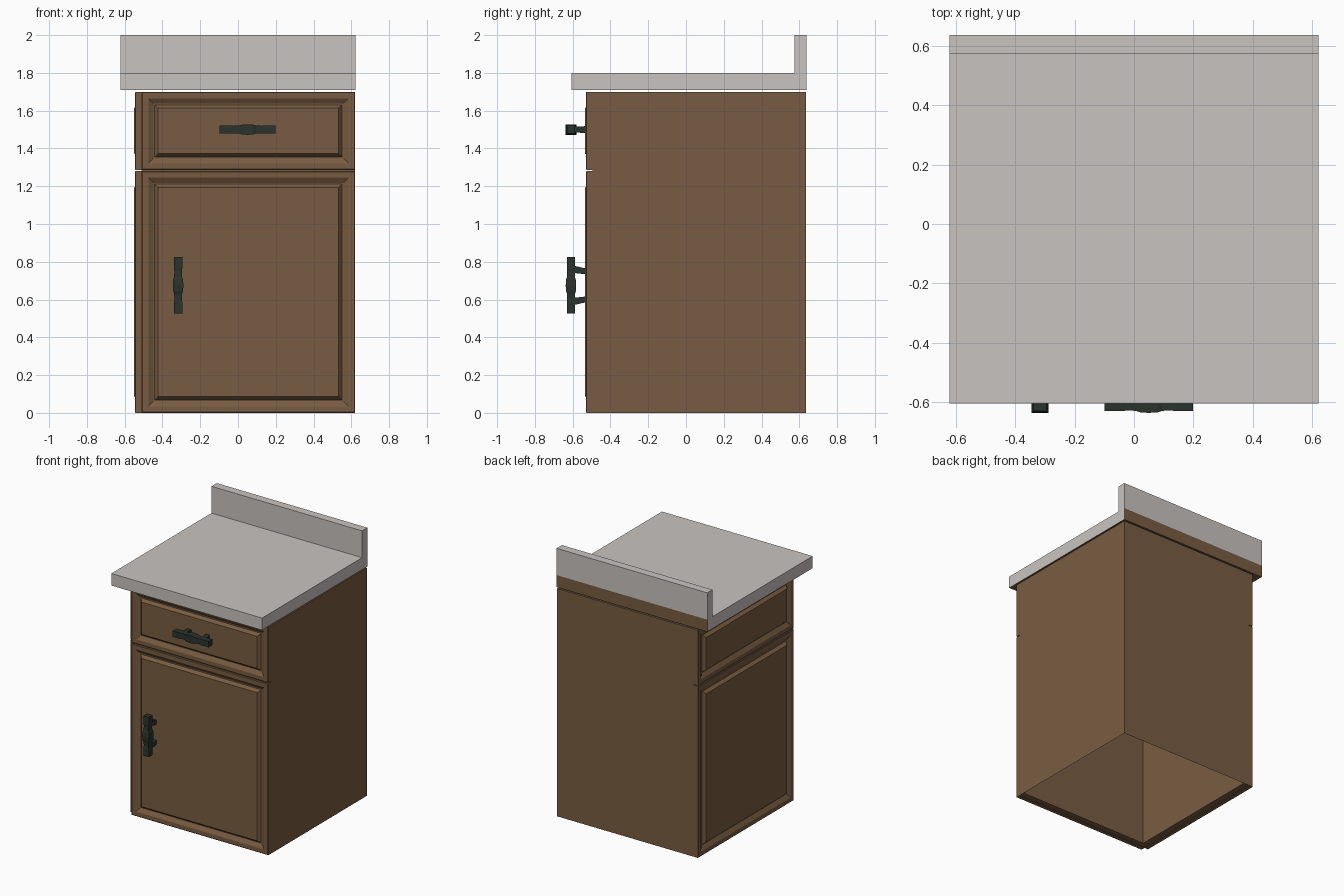
import bpy, bmesh
from mathutils import Vector

if "Cube" in bpy.data.objects:
    bpy.data.objects.remove(bpy.data.objects["Cube"])


def material(name, rgb):
    m = bpy.data.materials.new(name)
    m.diffuse_color = (*rgb, 1)
    m.use_nodes = True
    m.node_tree.nodes["Principled BSDF"].inputs["Base Color"].default_value = m.diffuse_color
    return m


WOOD = material("brown wood", (0.190, 0.108, 0.054))
STONE = material("pale grey stone", (0.584, 0.552, 0.533))
IRON = material("dark iron", (0.024, 0.033, 0.027))


def finish(bm, name, *mats, normals=True):
    if normals:
        bmesh.ops.recalc_face_normals(bm, faces=bm.faces)
    me = bpy.data.meshes.new(name)
    bm.to_mesh(me)
    bm.free()
    for m in mats:
        me.materials.append(m)
    ob = bpy.data.objects.new(name, me)
    bpy.context.collection.objects.link(ob)
    return ob


def loft(bm, rings, cap_start=True):
    """Join equal-sized rings of points with quads and cap the ends."""
    vs = [[bm.verts.new(p) for p in r] for r in rings]
    n = len(vs[0])
    for a, b in zip(vs, vs[1:]):
        for i in range(n):
            j = (i + 1) % n
            bm.faces.new((a[i], a[j], b[j], b[i]))
    if cap_start:
        bm.faces.new(vs[0][::-1])
    bm.faces.new(vs[-1])


def rect(x0, x1, y0, y1, z):
    return [(x0, y0, z), (x1, y0, z), (x1, y1, z), (x0, y1, z)]


# Carcass: box open at the bottom
L, R, F, B = -0.51, 0.62, -0.495, 0.635
bm = bmesh.new()
loft(bm, [rect(L, R, F, B, 0), rect(L, R, F, B, 1.70)], cap_start=False)
finish(bm, "cabinet_body", WOOD)

# Thick inner walls behind the two panelled sides
for name, x0, x1, y0, y1 in (("front_inner_wall", L + .002, R - .002, F + .002, F + .04),
                             ("left_inner_wall", L + .002, L + .045, F + .04, B - .002)):
    bm = bmesh.new()
    loft(bm, [rect(x0, x1, y0, y1, 0.003), rect(x0, x1, y0, y1, 1.69)])
    finish(bm, name, WOOD)

# Raised panels: (inset, height above the carcass) from the edge to the centre
PROFILE = [(0, 0), (0, .032), (.004, .035), (.035, .035), (.062, .018),
           (.069, .018), (.087, .040)]


def panel(name, u0, u1, v0, v1, place):
    bm = bmesh.new()
    loft(bm, [[place(u, v, h) for u, v in ((u0 + d, v0 + d), (u1 - d, v0 + d),
                                          (u1 - d, v1 - d), (u0 + d, v1 - d))]
              for d, h in PROFILE])
    finish(bm, name, WOOD)


def on_front(u, v, h):
    return (u, F - h, v)


def on_left(u, v, h):
    return (L - h, u, v)


for part, v0, v1 in (("door", 0.0, 1.28), ("drawer", 1.286, 1.70)):
    panel("front_" + part, L, R, v0, v1, on_front)
    panel("left_" + part, F, B, v0, v1, on_left)

# Countertop with backsplash, side profile drawn in y and z
bm = bmesh.new()
side = [(-0.605, 1.71), (0.637, 1.71), (0.637, 1.80), (0.637, 2.0),
        (0.575, 2.0), (0.575, 1.80), (-0.605, 1.80)]
loft(bm, [[(x, y, z) for y, z in side] for x in (-0.622, 0.622)])
bmesh.ops.recalc_face_normals(bm, faces=bm.faces)
for f in bm.faces:
    # wood underside and lower back strip
    c = f.calc_center_median()
    if f.normal.z < -0.9 or (f.normal.y > 0.9 and c.y > 0.6 and c.z < 1.8):
        f.material_index = 1
finish(bm, "countertop", STONE, WOOD)


# Handles: bar with a swelling in the middle and two slanted posts
BAR = [(-.149, .022), (-.09, .022), (-.075, .020), (-.045, .021), (-.03, .026), (0, .028),
       (.03, .026), (.045, .021), (.075, .020), (.09, .022), (.149, .022)]


def handle(name, centre, along, across):
    c, a, s = Vector(centre), Vector(along), Vector(across)
    out = Vector((0, -1, 0))
    bm = bmesh.new()

    def ring(mid, p, q, hp, hq):
        return [mid + p * i * hp + q * j * hq
                for i, j in ((-1, -1), (1, -1), (1, 1), (-1, 1))]

    loft(bm, [ring(c + a * t, s, out, h, h) for t, h in BAR])
    for sign in (-1, 1):
        loft(bm, [ring(c + a * sign * .085 - out * .015, a, s, .019, .016),
                  ring(c + a * sign * .073 - out * .086, a, s, .015, .018)])
    finish(bm, name, IRON)


handle("drawer_handle", (0.05, -0.609, 1.50), (1, 0, 0), (0, 0, 1))
handle("door_handle", (-0.317, -0.609, 0.675), (0, 0, 1), (1, 0, 0))
